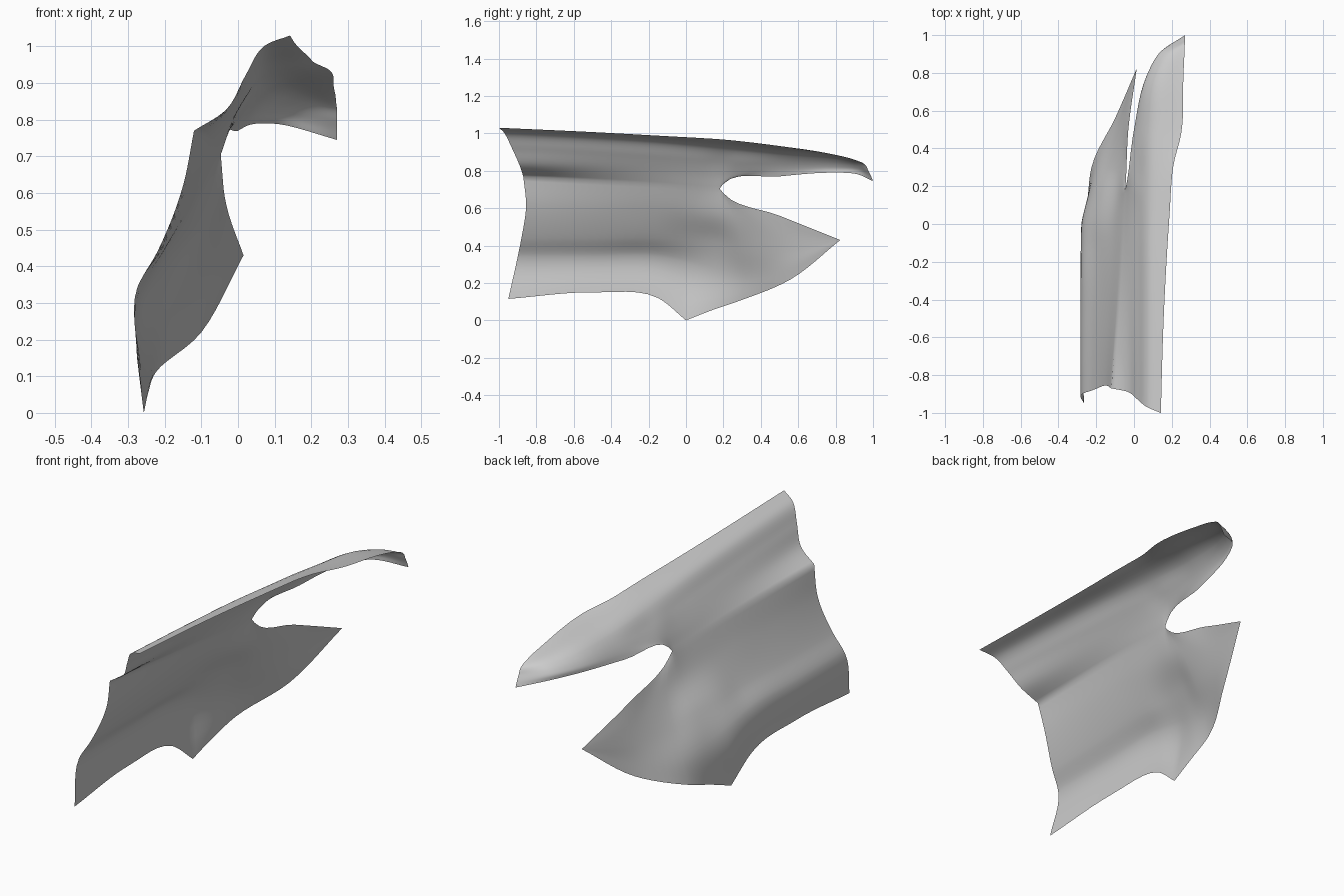
import bpy, bmesh
from mathutils import Vector

STEPS = 6

# Cross-sections of the lower panel, front to rear (each runs from bottom edge up to the split line)
lower = [
    [(-.265, -.95, .115), (-.275, -.90, .34), (-.22, -.88, .44), (-.15, -.855, .62), (-.12, -.87, .77)],
    [(-.275, -.5, .15), (-.275, -.5, .34), (-.215, -.5, .44), (-.14, -.5, .60), (-.09, -.5, .75)],
    [(-.272, -.15, .12), (-.27, -.15, .34), (-.205, -.15, .44), (-.12, -.15, .60), (-.065, -.1, .725)],
    [(-.257, 0, 0), (-.265, .02, .30), (-.2, .03, .43), (-.11, .04, .58), (-.055, .08, .71)],
    [(-.245, .14, .055), (-.235, .16, .25), (-.17, .17, .42), (-.09, .175, .56), (-.047, .18, .705)],
    [(-.225, .3, .11), (-.195, .31, .23), (-.14, .3, .37), (-.075, .27, .54), (-.045, .2, .68)],
    [(-.1, .56, .22), (-.085, .55, .29), (-.07, .54, .37), (-.05, .53, .46), (-.03, .5, .56)],
    [(.015, .825, .43)] * 5,
]

# Cross-sections of the top flange and rear arm (from the split line up to the top edge)
upper = [
    [(-.12, -.87, .77), (-.03, -.89, .83), (.02, -.93, .92), (.07, -.97, 1.0), (.142, -1, 1.03)],
    [(-.09, -.5, .75), (-.03, -.5, .82), (.02, -.5, .90), (.07, -.5, .975), (.157, -.5, 1.007)],
    [(-.065, -.1, .725), (-.025, -.1, .80), (.02, -.1, .875), (.07, -.1, .948), (.178, -.1, .985)],
    [(-.055, .08, .71), (-.022, .08, .785), (.02, .08, .86), (.07, .08, .93), (.19, .08, .975)],
    [(-.047, .18, .705), (-.02, .18, .78), (.02, .19, .855), (.07, .2, .918), (.197, .2, .967)],
    [(-.042, .2, .73), (-.016, .25, .785), (.022, .27, .845), (.07, .28, .91), (.207, .3, .957)],
    [(0, .5, .77), (.012, .5, .80), (.032, .5, .835), (.08, .5, .89), (.25, .48, .935)],
    [(.065, .78, .79), (.07, .79, .81), (.085, .8, .83), (.13, .81, .865), (.262, .8, .885)],
    [(.13, .9, .785), (.135, .905, .805), (.15, .905, .825), (.185, .9, .85), (.266, .88, .866)],
    [(.27, 1, .745), (.27, .99, .77), (.27, .975, .80), (.27, .96, .83), (.268, .94, .845)],
]


def smooth_curve(points, corners=()):
    """Chord-length cubic through the points, with sharp breaks at corner indices."""
    p = [Vector(q) for q in points]
    d = [max((b - a).length, 1e-5) for a, b in zip(p, p[1:])]
    slope = [(b - a) / k for a, b, k in zip(p, p[1:], d)]

    def tangent(i, seg):
        if i in (0, len(p) - 1) or i in corners:
            return slope[seg]
        return (slope[i - 1] * d[i] + slope[i] * d[i - 1]) / (d[i - 1] + d[i])

    out = [p[0]]
    for i in range(len(d)):
        m0, m1 = tangent(i, i) * d[i], tangent(i + 1, i) * d[i]
        for s in range(1, STEPS + 1):
            t = s / STEPS
            out.append(p[i] * (2*t**3 - 3*t**2 + 1) + m0 * (t**3 - 2*t**2 + t)
                       + p[i + 1] * (3*t**2 - 2*t**3) + m1 * (t**3 - t**2))
    return out


def loft(bm, sections, corners):
    """Skin the sections; corners maps a row number to its sharp stations."""
    rows = [smooth_curve(r, corners.get(i, ())) for i, r in enumerate(zip(*sections))]
    grid = [[bm.verts.new(v) for v in smooth_curve(col)] for col in zip(*rows)]
    for a, b in zip(grid, grid[1:]):
        for j in range(len(a) - 1):
            bm.faces.new((a[j], a[j + 1], b[j + 1], b[j]))


# Fender panel: both patches welded along the line ahead of the notch
bm = bmesh.new()
loft(bm, lower, {0: (3,), 4: (4,)})
loft(bm, upper, {0: (4,)})
bmesh.ops.remove_doubles(bm, verts=bm.verts[:], dist=1e-4)
bmesh.ops.dissolve_degenerate(bm, edges=bm.edges[:], dist=1e-5)
bm.normal_update()
# Outer side faces -x
if sum(f.normal.x * f.calc_area() for f in bm.faces) > 0:
    bmesh.ops.reverse_faces(bm, faces=bm.faces[:])
for f in bm.faces:
    f.smooth = True
mesh = bpy.data.meshes.new("fender_panel")
bm.to_mesh(mesh)
bm.free()
bpy.context.collection.objects.link(bpy.data.objects.new("fender_panel", mesh))
